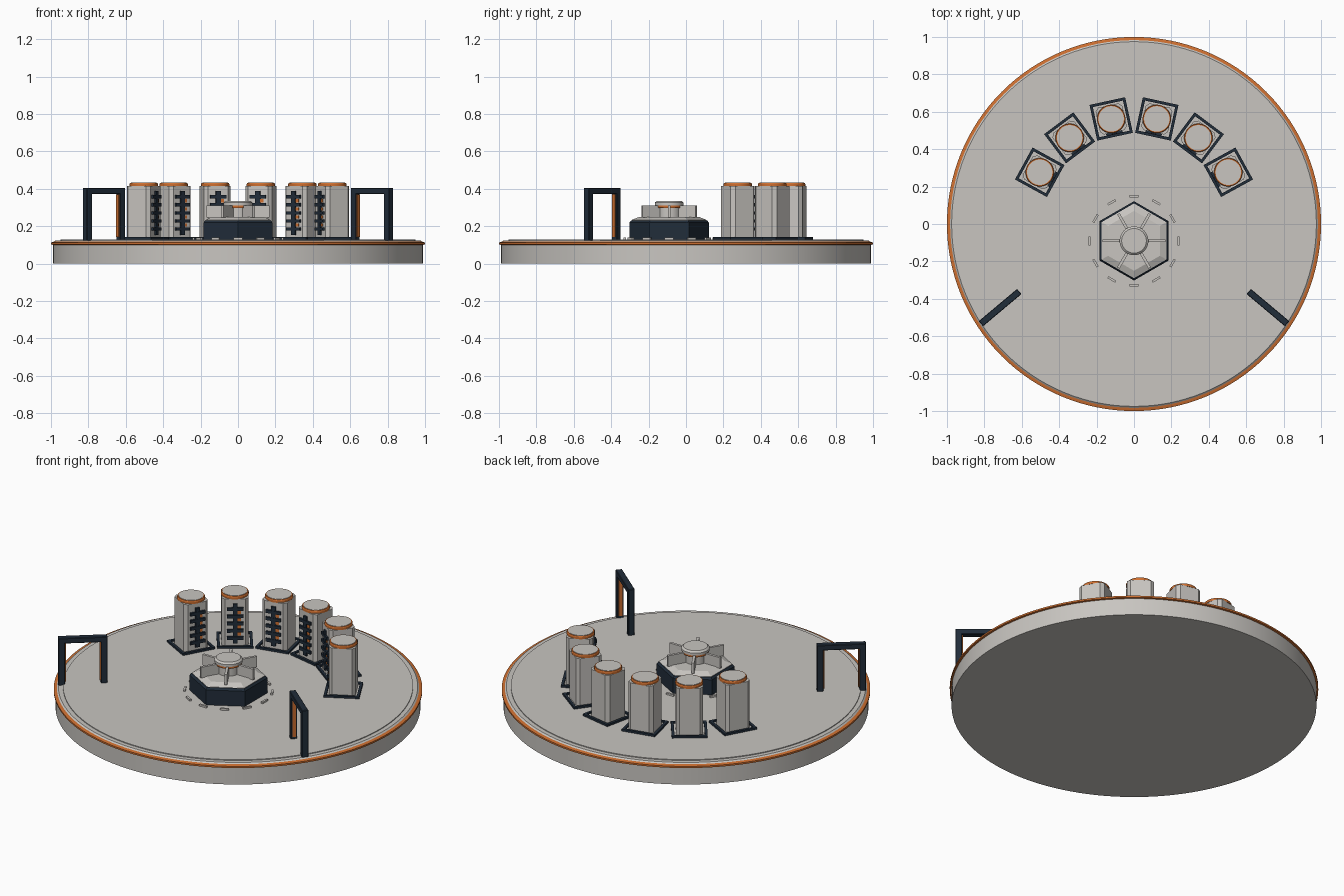
import bpy, bmesh, math
from mathutils import Matrix, Vector

old = bpy.data.objects.get("Cube")
if old:
    bpy.data.objects.remove(old, do_unlink=True)


def material(name, rgb):
    m = bpy.data.materials.new(name)
    m.use_nodes = True
    m.diffuse_color = (*rgb, 1)
    m.node_tree.nodes["Principled BSDF"].inputs["Base Color"].default_value = (*rgb, 1)
    return m


GREY = material("warm_grey", (0.58, 0.56, 0.53))
NAVY = material("dark_navy", (0.015, 0.026, 0.042))
ORANGE = material("orange", (0.62, 0.16, 0.03))


def finish(name, bm, mat, place=Matrix(), smooth=False, bevel=0):
    """Turn a bmesh into a placed, coloured object."""
    bmesh.ops.recalc_face_normals(bm, faces=bm.faces)
    mesh = bpy.data.meshes.new(name)
    bm.to_mesh(mesh)
    bm.free()
    ob = bpy.data.objects.new(name, mesh)
    bpy.context.collection.objects.link(ob)
    mesh.materials.append(mat)
    ob.matrix_world = place
    if bevel:
        mod = ob.modifiers.new("bevel", "BEVEL")
        mod.width = bevel
        mod.segments = 1
    if smooth:
        bpy.context.view_layer.objects.active = ob
        bpy.ops.object.select_all(action="DESELECT")
        ob.select_set(True)
        bpy.ops.object.shade_smooth_by_angle(angle=math.radians(30))
    return ob


def box(name, mat, centre, size, place=Matrix(), bevel=0):
    bm = bmesh.new()
    bmesh.ops.create_cube(bm, size=1)
    bmesh.ops.scale(bm, vec=size, verts=bm.verts)
    bmesh.ops.translate(bm, vec=centre, verts=bm.verts)
    return finish(name, bm, mat, place, bevel=bevel)


def lathe(name, mat, profile, sides=48, place=Matrix(), turn=0):
    """Stack of rings given as (radius, height), capped at both ends."""
    bm = bmesh.new()
    rings = []
    for r, z in profile:
        angles = [turn + math.tau * i / sides for i in range(sides)]
        rings.append([bm.verts.new((r * math.cos(a), r * math.sin(a), z)) for a in angles])
    for low, high in zip(rings, rings[1:]):
        for i in range(sides):
            j = (i + 1) % sides
            bm.faces.new((low[i], low[j], high[j], high[i]))
    bm.faces.new(rings[0])
    bm.faces.new(rings[-1])
    return finish(name, bm, mat, place, smooth=sides > 12)


def at(x, y, angle):
    return Matrix.Translation((x, y, 0)) @ Matrix.Rotation(angle, 4, "Z")


DECK = 0.13

# Round platform with an orange rim and a raised deck
lathe("platform", GREY, [(0.99, 0), (0.99, 0.112), (0.975, 0.125)], 128)
lathe("rim_band", ORANGE, [(0.985, 0.099), (1.0, 0.103), (1.0, 0.113), (0.985, 0.118)], 128)
lathe("deck", GREY, [(0.95, 0.12), (0.95, DECK)], 128)

# Arc of six pylons, each with its front turned to the platform centre
HALF = 0.073
for n in range(6):
    a = math.radians(90 + 24.5 * (n - 2.5))
    place = at(0.575 * math.cos(a), 0.575 * math.sin(a), a - math.pi / 2)
    lathe("pylon_foot", GREY, [(0.12, DECK - 0.01), (0.12, DECK + 0.003)], 4, place, math.pi / 4)
    for side in (-1, 1):
        box("foot_frame_side", NAVY, (side * 0.09, 0, DECK + 0.004), (0.015, 0.195, 0.016), place)
        box("foot_frame_end", NAVY, (0, side * 0.09, DECK + 0.004), (0.195, 0.015, 0.016), place)

    # Body with chamfered upright corners
    bm = bmesh.new()
    bmesh.ops.create_cube(bm, size=1)
    bmesh.ops.scale(bm, vec=(2 * HALF, 2 * HALF, 0.29), verts=bm.verts)
    bmesh.ops.translate(bm, vec=(0, 0, DECK + 0.14), verts=bm.verts)
    upright = [e for e in bm.edges if abs(e.verts[0].co.z - e.verts[1].co.z) > 0.1]
    bmesh.ops.bevel(bm, geom=upright, offset=0.018, segments=1, affect="EDGES")
    finish("pylon_body", bm, GREY, place)

    # Orange collar under a pale lid
    lathe("pylon_collar", ORANGE, [(0.076, 0.414), (0.076, 0.426), (0.073, 0.431)], 40, place)
    lathe("pylon_lid", GREY, [(0.068, 0.425), (0.068, 0.433)], 40, place)

    # Ribbed front with small lamps between the ribs
    front = -HALF
    box("rib_spine", NAVY, (0, front, 0.272), (0.026, 0.02, 0.235), place)
    for k in range(5):
        z = 0.185 + 0.043 * k
        box("rib", NAVY, (0, front, z), (0.088, 0.024, 0.018), place)
        if k < 4:
            box("lamp", ORANGE, (0.022, front, z + 0.0215), (0.018, 0.008, 0.018), place)

# Hexagonal hub
HUB = Matrix.Translation((0, -0.09, 0))
lathe("hub_base", NAVY, [(0.212, DECK - 0.01), (0.212, 0.22), (0.202, 0.232)], 6, HUB, math.pi / 6)
lathe("hub_top", GREY, [(0.2, 0.225), (0.2, 0.234), (0.16, 0.25)], 6, HUB, math.pi / 6)
lathe("hub_column", GREY, [(0.062, 0.24), (0.062, 0.31)], 40, HUB)
lathe("hub_ring", ORANGE, [(0.07, 0.298), (0.073, 0.303), (0.073, 0.315)], 40, HUB)
lathe("hub_cap", GREY, [(0.077, 0.312), (0.077, 0.326), (0.066, 0.336)], 40, HUB)
for n in range(6):
    box("hub_fin", GREY, (0.105, 0, 0.278), (0.125, 0.015, 0.064),
        HUB @ Matrix.Rotation(n * math.pi / 3, 4, "Z"))

# Ring of floor dashes around the hub
for n in range(12):
    box("floor_dash", GREY, (0.238, 0, DECK + 0.004), (0.012, 0.048, 0.012),
        HUB @ Matrix.Rotation(n * math.pi / 6, 4, "Z"))

# Pair of gates with orange strips inside the posts
for side in (-1, 1):
    place = at(side * 0.716, -0.447, -side * math.radians(40))
    box("gate_beam", NAVY, (0, 0, 0.389), (0.268, 0.036, 0.032), place, 0.003)
    for end in (-1, 1):
        box("gate_post", NAVY, (end * 0.116, 0, 0.252), (0.036, 0.036, 0.26), place, 0.003)
        box("gate_strip", ORANGE, (end * 0.096, 0, 0.256), (0.008, 0.02, 0.225), place)
